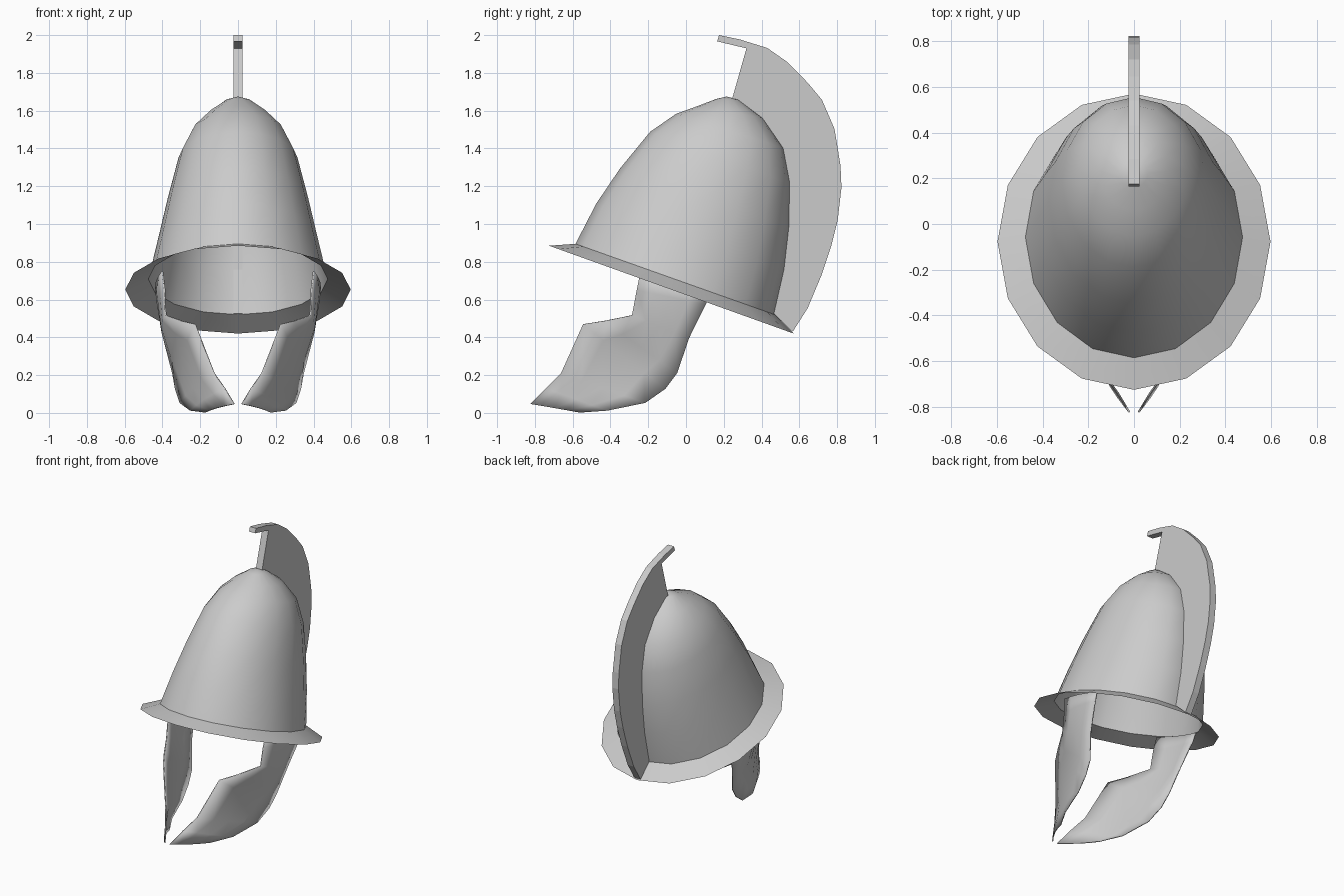
import bpy, bmesh, math
from mathutils import Vector

if "Cube" in bpy.data.objects:
    bpy.data.objects.remove(bpy.data.objects["Cube"])

SIDES = 16


def finish(name, bm, smooth=None):
    bmesh.ops.recalc_face_normals(bm, faces=bm.faces)
    me = bpy.data.meshes.new(name)
    bm.to_mesh(me)
    bm.free()
    ob = bpy.data.objects.new(name, me)
    bpy.context.collection.objects.link(ob)
    bpy.ops.object.select_all(action='DESELECT')
    ob.select_set(True)
    bpy.context.view_layer.objects.active = ob
    if smooth:
        bpy.ops.object.shade_smooth_by_angle(angle=math.radians(smooth))
    return ob


def loft(name, rings, smooth, apex=None):
    """Tilted ellipses: front (y, z), back (y, z), half width."""
    bm = bmesh.new()
    loops = []
    for fy, fz, by, bz, w in rings:
        loop = []
        for i in range(SIDES):
            a = math.tau * i / SIDES
            t = (1 - math.cos(a)) / 2
            loop.append(bm.verts.new((w * math.sin(a), fy + (by - fy) * t, fz + (bz - fz) * t)))
        loops.append(loop)
    for lo, hi in zip(loops, loops[1:]):
        for i in range(SIDES):
            j = (i + 1) % SIDES
            bm.faces.new((lo[i], lo[j], hi[j], hi[i]))
    if apex:
        tip = bm.verts.new(apex)
        for i in range(SIDES):
            bm.faces.new((loops[-1][i], loops[-1][(i + 1) % SIDES], tip))
    return finish(name, bm, smooth)


# Bowl: open shell leaning back
loft("helmet_bowl", [
    (-.585, .895, .47, .52, .475),
    (-.475, 1.108, .525, .76, .42),
    (-.35, 1.293, .55, .98, .372),
    (-.19, 1.488, .555, 1.215, .315),
    (-.053, 1.583, .52, 1.40, .245),
    (.06, 1.624, .41, 1.56, .155),
    (.16, 1.662, .28, 1.658, .06),
], 50, (0, .215, 1.675))

# Brim: flared ring around the rim
loft("brim", [
    (-.725, .885, .57, .42, .597),
    (-.585, .895, .47, .52, .475),
], 30)

# Crest: flat plate following the back of the bowl
outer = [(.165, 1.967), (.175, 2.0), (.285, 1.977), (.43, 1.932), (.54, 1.855), (.645, 1.747),
         (.72, 1.657), (.786, 1.504), (.818, 1.31), (.823, 1.193), (.803, 1.02),
         (.77, .887), (.717, .728), (.644, .554), (.565, .43)]
inner = [(.465, .525), (.518, .76), (.543, .98), (.548, 1.215), (.51, 1.40), (.40, 1.56),
         (.28, 1.65), (.245, 1.665), (.32, 1.93)]
bm = bmesh.new()
face = bm.faces.new([bm.verts.new((-.025, y, z)) for y, z in outer + inner])
res = bmesh.ops.extrude_face_region(bm, geom=[face])
bmesh.ops.translate(bm, vec=(.05, 0, 0),
                    verts=[g for g in res["geom"] if isinstance(g, bmesh.types.BMVert)])
finish("crest", bm)

# Cheek guards: front edge and back edge, with a slight outward bulge
front = [(.40, -.24, .75), (.388, -.26, .65), (.383, -.285, .517), (.30, -.43, .487),
         (.228, -.543, .47), (.127, -.66, .21), (.07, -.74, .13), (.02, -.823, .047)]
back = [(.43, .13, .63), (.425, .105, .575), (.39, .016, .396), (.345, -.047, .21),
        (.33, -.11, .127), (.306, -.216, .053), (.25, -.417, .012), (.17, -.56, .003)]
for name, side in (("cheek_guard_right", 1), ("cheek_guard_left", -1)):
    bm = bmesh.new()
    rows = []
    for f, b in zip(front, back):
        row = []
        for k in range(5):
            t = k / 4
            p = Vector(f).lerp(Vector(b), t)
            p.x = side * (p.x + .018 * math.sin(math.pi * t))
            row.append(bm.verts.new(p))
        rows.append(row)
    for r, s in zip(rows, rows[1:]):
        for k in range(4):
            bm.faces.new((r[k], r[k + 1], s[k + 1], s[k]))
    guard = finish(name, bm, 40)
    mod = guard.modifiers.new("thickness", 'SOLIDIFY')
    mod.thickness = .008
    mod.offset = 0
